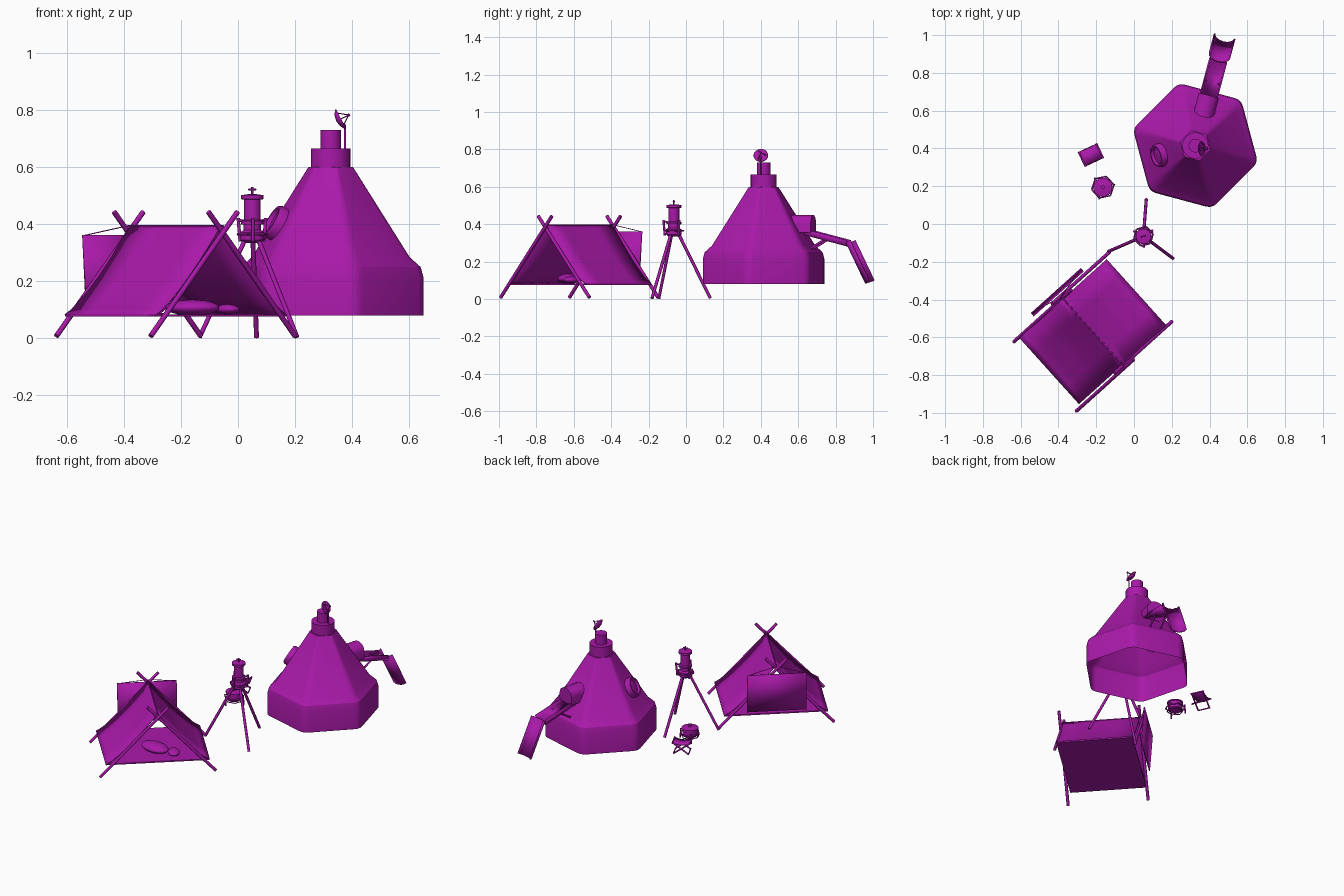
import bpy
from math import pi, sin, cos, radians
from mathutils import Matrix, Vector

if "Cube" in bpy.data.objects:
    bpy.data.objects.remove(bpy.data.objects["Cube"])

mat = bpy.data.materials.new("magenta")
mat.diffuse_color = (0.40, 0.01, 0.40, 1)
mat.use_nodes = True
mat.node_tree.nodes["Principled BSDF"].inputs["Base Color"].default_value = mat.diffuse_color


def loft(name, rings, M=Matrix(), cyclic=True, caps=(True, True), thick=0, angle=35):
    """Skin a list of equal-length point rings."""
    n = len(rings[0])
    verts = [p for r in rings for p in r]
    faces = []
    for i in range(len(rings) - 1):
        for j in range(n if cyclic else n - 1):
            k = (j + 1) % n
            faces.append((i * n + j, i * n + k, (i + 1) * n + k, (i + 1) * n + j))
    if cyclic and caps[0]:
        faces.append(tuple(reversed(range(n))))
    if cyclic and caps[1]:
        faces.append(tuple(range(len(verts) - n, len(verts))))
    me = bpy.data.meshes.new(name)
    me.from_pydata(verts, [], faces)
    me.materials.append(mat)
    ob = bpy.data.objects.new(name, me)
    ob.matrix_world = M
    bpy.context.collection.objects.link(ob)
    if thick:
        s = ob.modifiers.new("thickness", 'SOLIDIFY')
        s.thickness = thick
        s.offset = 0
    bpy.ops.object.select_all(action='DESELECT')
    ob.select_set(True)
    bpy.context.view_layer.objects.active = ob
    bpy.ops.object.shade_smooth_by_angle(angle=radians(angle))
    return ob


def lathe(name, profile, M=Matrix(), n=24, **kw):
    return loft(name, [[(r * cos(2 * pi * j / n), r * sin(2 * pi * j / n), z) for j in range(n)]
                       for r, z in profile], M, **kw)


def aim(pos, normal):
    return Matrix.Translation(pos) @ Vector(normal).to_track_quat('Z', 'Y').to_matrix().to_4x4()


def rod(name, p, q, r, M=Matrix(), n=8):
    p, q = M @ Vector(p), M @ Vector(q)
    return lathe(name, [(r, 0), (r, (q - p).length)], aim(p, q - p), n, angle=50)


def frame(x, y, a):
    return Matrix.Translation((x, y, 0)) @ Matrix.Rotation(radians(a), 4, 'Z')


def hex_cage(name, M, r, z, rod_r):
    pts = [(r * cos(k * pi / 3), r * sin(k * pi / 3), z) for k in range(6)]
    for k in range(6):
        rod(f"{name}_{k}", pts[k], pts[(k + 1) % 6], rod_r, M, 6)


# Hexagonal tent with rounded corners, open below
Y = frame(0.325, 0.415, -15)
corner = [Vector((cos(k * pi / 3), sin(k * pi / 3), 0)) for k in range(6)]
hexa = []
for k in range(6):
    a = corner[k].lerp(corner[k - 1], 0.1)
    b = corner[k].lerp(corner[(k + 1) % 6], 0.1)
    for t in (0, 0.33, 0.67, 1):
        hexa.append(a.lerp(corner[k], t).lerp(corner[k].lerp(b, t), t))
loft("hex_tent", [[(p.x * r, p.y * r, z) for p in hexa] for r, z in
                  ((.343, .08), (.343, .215), (.333, .25), (.292, .285), (.083, .6))],
     Y, caps=(False, True), angle=25)

# Chimney and dish
lathe("chimney", [(.069, .58), (.069, .666), (.036, .666), (.036, .73)], Y, 28)
rod("dish_pole", (.375, .40, .66), (.375, .40, .75), .004)
rod("dish_arm", (.375, .40, .745), (.352, .40, .765), .004)
D = aim((.352, .40, .765), (.89, 0, .45))
lathe("dish", [(.002, -.006), (.02, -.002), (.038, .008)], D, 20, caps=(True, False), thick=.005)
for k in range(3):
    a = k * 2 * pi / 3
    rod(f"dish_feed_{k}", (.03 * cos(a), .03 * sin(a), .005), (0, 0, .04), .002, D, 6)
lathe("dish_receiver", [(.005, .034), (.005, .044)], D, 8)

# Round window on the left slope
a = radians(195)
lathe("round_window", [(.062, -.04), (.063, .018), (.057, .03), (.048, .03), (.042, .016), (.004, .02)],
      aim((.325 + .19 * cos(a), .415 + .19 * sin(a), .40), (.87 * cos(a), .87 * sin(a), .49)), 24)

# Arched hatch and two-part slide at the back
arch = [(-.055, .355)] + [(-.055 * cos(t * pi / 8), .405 + .045 * sin(t * pi / 8))
                          for t in range(9)] + [(.055, .355)]
loft("hatch_hood", [[(x, d, z) for x, z in arch] for d in (.11, .275)], Y, caps=(True, True), thick=0)
tray = [(-.045, .03), (-.042, 0), (.042, 0), (.045, .03)]
loft("upper_slide", [[(x, d, z + h) for x, h in tray] for d, z in ((.235, .345), (.47, .285))],
     Y, cyclic=False, thick=.008)
trough = [(-.055 * cos(t * pi / 8), .035 * (1 - sin(t * pi / 8))) for t in range(9)]
loft("lower_slide", [[(x, d + h * .9, z + h * .42) for x, h in trough]
                     for d, z in ((.462, .30), (.568, .085))], Y, cyclic=False, thick=.008)
for s in (-1, 1):
    rod(f"slide_brace_{s}", (s * .035, .26, .265), (s * .035, .35, .32), .006, Y)

# Tripod with lantern
L = frame(.05, -.065, 15)
for k, (x, y) in enumerate(((.065, .13), (-.135, -.145), (.207, -.182))):
    top = Vector((.05, -.065, .40)).lerp(Vector((x, y, 0)), .06)
    rod(f"tripod_leg_{k}", top, (x, y, 0.004), .0085)
lathe("lantern_base", [(.03, .335), (.042, .345), (.042, .372), (.03, .38), (.03, .40)], L)
lathe("lantern", [(.04, .40), (.04, .412), (.029, .415), (.029, .487), (.04, .488), (.04, .502),
                  (.012, .506)], L)
rod("lantern_stem", (0, 0, .5), (0, 0, .53), .004, L)
rod("lantern_handle", (-.014, 0, .522), (.014, 0, .522), .003, L)
hex_cage("lantern_ring", L, .052, .365, .005)
for k in range(3):
    a = k * 2 * pi / 3 + .3
    c, s = cos(a), sin(a)
    rod(f"lantern_post_{k}", (.048 * c, .048 * s, .34), (.056 * c, .056 * s, .422), .006, L)
    rod(f"lantern_tab_{k}", (.03 * c, .03 * s, .41), (.058 * c, .058 * s, .416), .005, L)

# Cooking pot on a hexagonal stand
P = frame(-.165, .195, 12)
lathe("pot", [(.034, .1), (.044, .108), (.046, .15), (.05, .152), (.05, .158), (.01, .164),
              (.01, .174)], P)
hex_cage("pot_stand_ring", P, .06, .122, .004)
hex_cage("pot_stand_foot", P, .05, .1, .003)
for k in range(0, 6, 2):
    c, s = cos(k * pi / 3), sin(k * pi / 3)
    rod(f"pot_stand_leg_{k}", (.058 * c, .058 * s, .14), (.063 * c, .063 * s, .08), .005, P)

# Folding stool
S = frame(-.228, .365, 25)
loft("stool_seat", [[(-.052 + .013 * i, y, .152 - .012 * sin(i * pi / 8)) for i in range(9)]
                    for y in (-.04, .04)], S, cyclic=False, thick=.005)
for s in (-1, 1):
    rod(f"stool_rail_{s}", (s * .052, -.044, .152), (s * .052, .044, .152), .005, S)
    rod(f"stool_foot_{s}", (s * .045, -.042, .085), (s * .045, .042, .085), .004, S)
    for e in (-1, 1):
        rod(f"stool_leg_{s}_{e}", (-e * .045, s * .038, .083), (e * .052, s * .038, .152), .005, S)

# Ridge tent: local x across, local y towards the back
T = frame(-.218, -.57, 42)
sag = []
for i in range(-10, 11):
    t = abs(i) / 10
    sag.append((.31 * i / 10, .082 + .313 * (1 - t) ** 1.25))
loft("canopy", [[(x, y, z - .006 * (1 - (y / .236) ** 2) * (z > .2)) for x, z in sag]
                for y in (-.236, -.12, 0, .12, .236)], T, cyclic=False, thick=.006, angle=40)
loft("tent_floor", [[(-.31, -.236, z), (.31, -.236, z), (.31, .236, z), (-.31, .236, z)]
                    for z in (.076, .084)], T)
for e in (-1, 1):
    for s in (-1, 1):
        y = e * .247 + s * .007
        rod(f"tent_pole_{e}_{s}", (s * .347, y, .008), (-s * .062, y, .443), .0095, T)
rod("ridge_rope", (0, -.25, .393), (0, .25, .393), .004, T)

# Hanging rear panel and its lines
loft("rear_panel", [[(x, y, z) for x in (-.178, .178)] for y, z in ((.29, .362), (.272, .115))],
     T, cyclic=False, thick=.006)
for s in (-1, 1):
    rod(f"panel_line_{s}", (0, .25, .395), (s * .175, .29, .36), .002, T, 6)

# Bedding inside
for name, loc, size, rot in (("sleeping_bag", (-.16, -.63, .108), (.095, .058, .028), -6),
                             ("pillow", (-.037, -.612, .102), (.036, .05, .018), 40)):
    prof = [(max(.01, sin(i * pi / 12)), -cos(i * pi / 12)) for i in range(13)]
    lathe(name, prof, Matrix.Translation(loc) @ Matrix.Rotation(radians(rot), 4, 'Z')
          @ Matrix.Diagonal((*size, 1)), 24)
